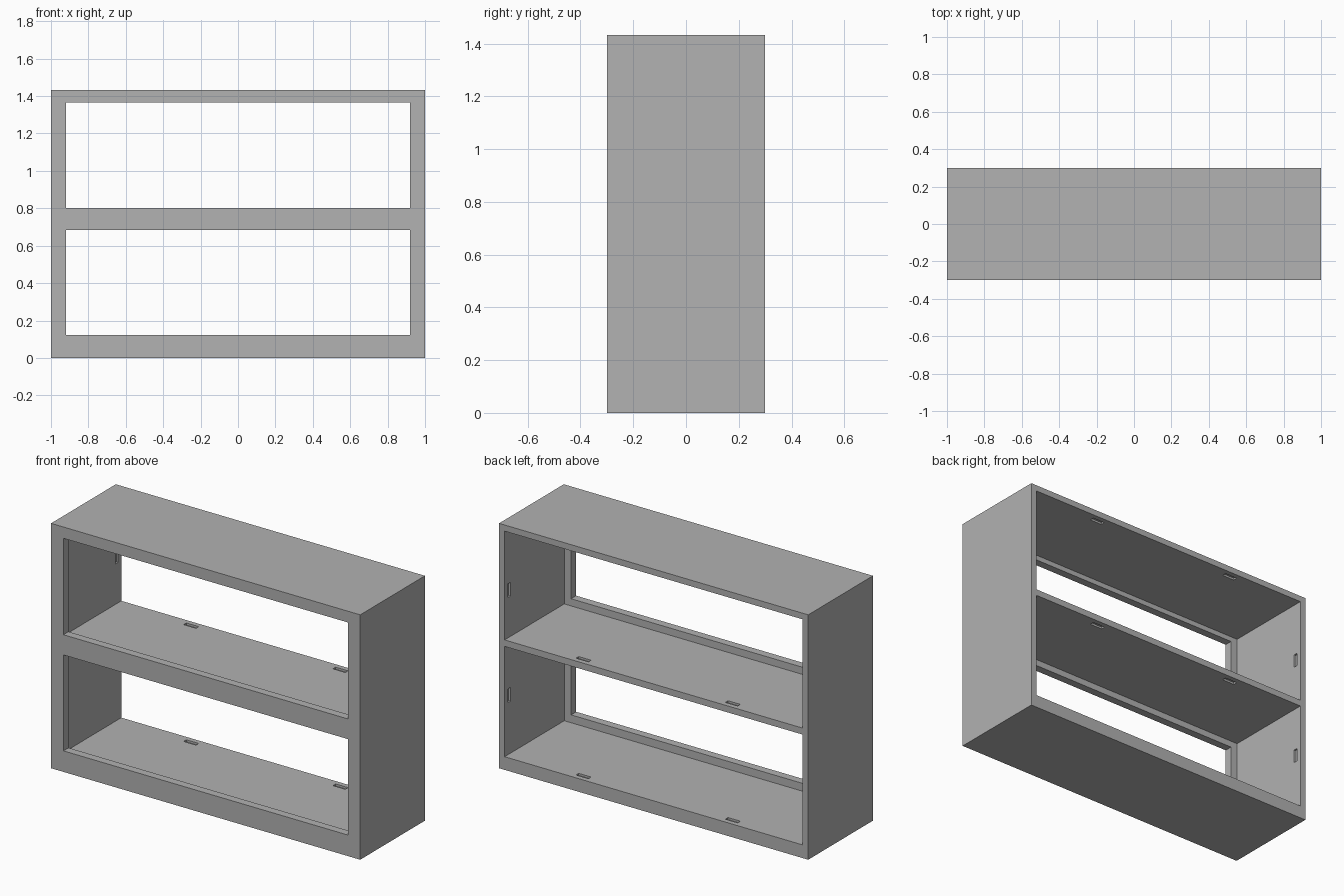
import bpy
import bmesh
from mathutils import Matrix, Vector

if "Cube" in bpy.data.objects:
    bpy.data.objects.remove(bpy.data.objects["Cube"], do_unlink=True)

W, D, H = 1.0, 0.299, 1.432      # half width, half depth, height
WALL = 0.036                     # panel thickness
FRAME = 0.047                    # front frame thickness
BAYS = ((0.077, 0.722), (0.76, 1.396))
OPENINGS = ((0.123, 0.684), (0.802, 1.366))
SLOT_LONG, SLOT_WIDE, SLOT_DEEP = 0.08, 0.025, 0.012
SLOT_Y = D - 0.042

grey = bpy.data.materials.new("plain_grey")
grey.use_nodes = True
colour = (0.445, 0.445, 0.445, 1)
grey.diffuse_color = colour
grey.node_tree.nodes["Principled BSDF"].inputs["Base Color"].default_value = colour


def span(x0, x1, y0, y1, z0, z1):
    """A box given by its limits on each axis."""
    return Vector((x0, y0, z0)), Vector((x1, y1, z1))


def block(centre, size):
    half = Vector(size) / 2
    return Vector(centre) - half, Vector(centre) + half


def boxes(name, limits):
    bm = bmesh.new()
    for low, high in limits:
        size = Matrix.Diagonal((high - low).to_4d())
        bmesh.ops.create_cube(bm, size=1, matrix=Matrix.Translation((low + high) / 2) @ size)
    mesh = bpy.data.meshes.new(name)
    bm.to_mesh(mesh)
    bm.free()
    mesh.materials.append(grey)
    obj = bpy.data.objects.new(name, mesh)
    bpy.context.collection.objects.link(obj)
    return obj


def carve(target, name, limits):
    cutter = boxes(name, limits)
    cutter.hide_render = True
    mod = target.modifiers.new(name, "BOOLEAN")
    mod.operation = "DIFFERENCE"
    mod.solver = "EXACT"
    mod.object = cutter
    bpy.context.view_layer.objects.active = target
    bpy.ops.object.modifier_apply(modifier=name)
    bpy.data.objects.remove(cutter, do_unlink=True)


# Solid outer body
cabinet = boxes("shelf_cabinet", [span(-W, W, -D, D, 0, H)])

# Framed openings right through, then wider bays from the back
carve(cabinet, "front_openings", [span(-0.92, 0.92, -1, 1, a, b) for a, b in OPENINGS])
carve(cabinet, "back_bays",
      [span(WALL - W, W - WALL, FRAME - D, 1, a, b) for a, b in BAYS])

# Shallow fixing slots near the back edge of every panel
slots = []
for floor, ceiling in BAYS:
    for side in (-1, 1):
        for z in (floor, ceiling):
            slots.append(block((side * 0.483, SLOT_Y, z),
                               (SLOT_LONG, SLOT_WIDE, 2 * SLOT_DEEP)))
        slots.append(block((side * (W - WALL), SLOT_Y, floor + 0.352 - 0.1 * floor),
                           (2 * SLOT_DEEP, SLOT_WIDE, SLOT_LONG)))
carve(cabinet, "fixing_slots", slots)
